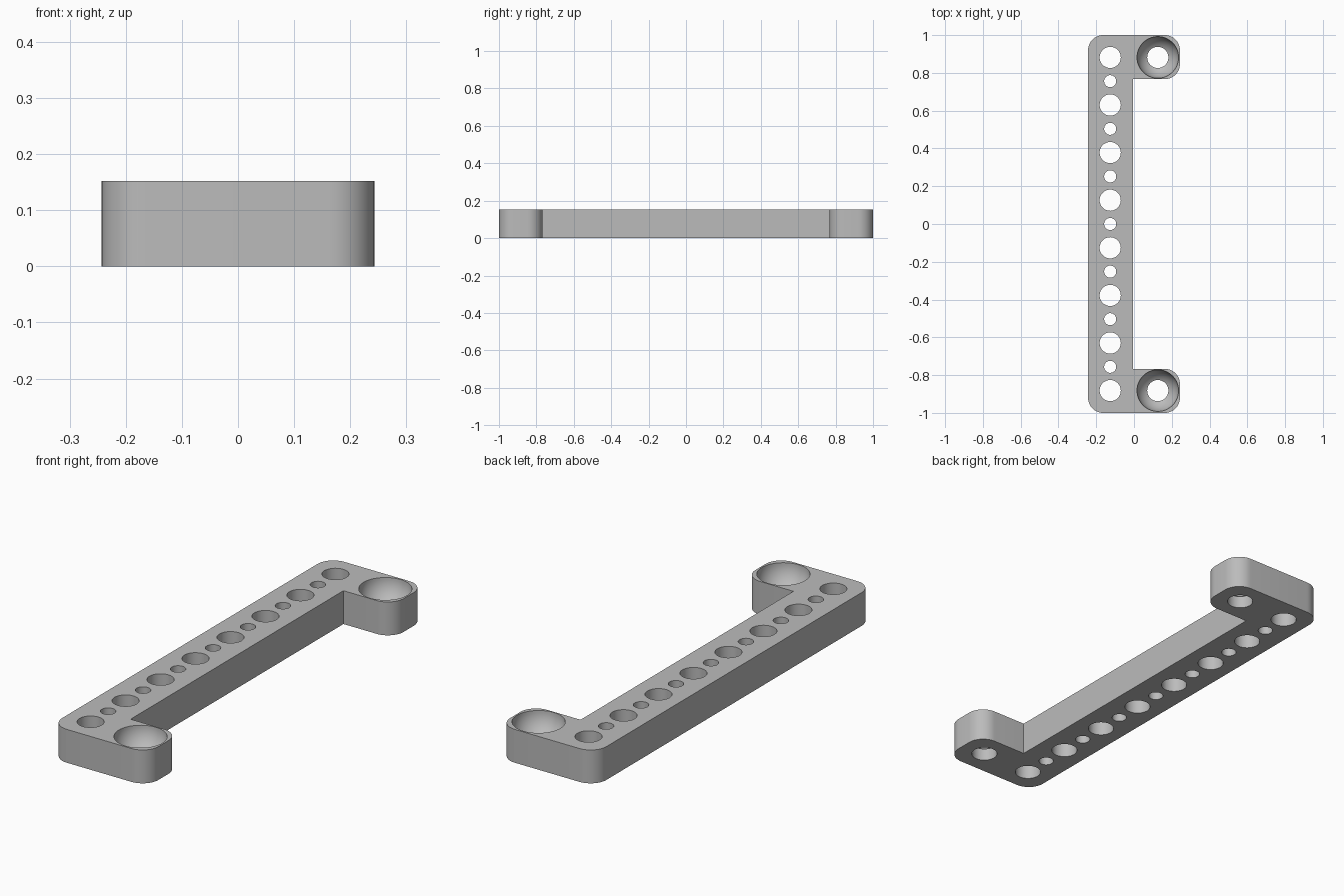
import bpy, bmesh, math
from mathutils import Matrix

if "Cube" in bpy.data.objects:
    bpy.data.objects.remove(bpy.data.objects["Cube"])

HEIGHT, HALF_W, HALF_L = 0.152, 0.243, 1.0
INNER_X, INNER_Y, CORNER = -0.005, 0.767, 0.08
HOLE_X, PITCH = 0.126, 0.252
BIG_R, SMALL_R, BOWL_R = 0.056, 0.032, 0.11

grey = bpy.data.materials.new("plain grey")
grey.use_nodes = True
colour = (0.5, 0.5, 0.5, 1)
grey.diffuse_color = colour
grey.node_tree.nodes["Principled BSDF"].inputs["Base Color"].default_value = colour


def make_object(name, bm):
    bmesh.ops.recalc_face_normals(bm, faces=bm.faces)
    mesh = bpy.data.meshes.new(name)
    bm.to_mesh(mesh)
    bm.free()
    mesh.materials.append(grey)
    obj = bpy.data.objects.new(name, mesh)
    bpy.context.collection.objects.link(obj)
    return obj


def arc(cx, cy, start, steps=12):
    """Quarter circle, counter-clockwise from the start angle in degrees."""
    angles = [math.radians(start + 90 * i / steps) for i in range(steps + 1)]
    return [(cx + CORNER * math.cos(a), cy + CORNER * math.sin(a)) for a in angles]


# Bracket body: C-shaped outline with rounded outer corners
x, y = HALF_W - CORNER, HALF_L - CORNER
outline = (arc(-x, -y, 180) + arc(x, -y, 270) + arc(x, -INNER_Y - CORNER, 0)
           + [(INNER_X, -INNER_Y), (INNER_X, INNER_Y)]
           + arc(x, INNER_Y + CORNER, 270) + arc(x, y, 0) + arc(-x, y, 90))
bm = bmesh.new()
base = bm.faces.new([bm.verts.new((px, py, 0)) for px, py in outline])
top = bmesh.ops.extrude_face_region(bm, geom=[base], use_keep_orig=True)["geom"]
bmesh.ops.translate(bm, vec=(0, 0, HEIGHT),
                    verts=[v for v in top if isinstance(v, bmesh.types.BMVert)])
body = make_object("bracket_body", bm)


def add_hole(bm, px, py, radius):
    bmesh.ops.create_cone(bm, cap_ends=True, segments=48, radius1=radius, radius2=radius,
                          depth=HEIGHT * 2,
                          matrix=Matrix.Translation((px, py, HEIGHT / 2)))


# Through holes: alternating large and small along the bar, one in each arm
holes = bmesh.new()
for i in range(15):
    add_hole(holes, -HOLE_X, (i - 7) * PITCH / 2, SMALL_R if i % 2 else BIG_R)
for side in (-1, 1):
    add_hole(holes, HOLE_X, side * PITCH * 3.5, BIG_R)

# Round seats sunk into the arm tops
seats = bmesh.new()
for side in (-1, 1):
    bmesh.ops.create_uvsphere(seats, u_segments=64, v_segments=32, radius=BOWL_R,
                              matrix=Matrix.Translation((HOLE_X, side * PITCH * 3.5, HEIGHT)))

# Cut the body, then drop the cutters
for name, cutter_mesh in (("seat_cutter", seats), ("hole_cutter", holes)):
    cutter = make_object(name, cutter_mesh)
    cutter.hide_render = True
    bpy.context.view_layer.objects.active = body
    cut = body.modifiers.new(name, "BOOLEAN")
    cut.operation, cut.solver, cut.object = "DIFFERENCE", "EXACT", cutter
    bpy.ops.object.modifier_apply(modifier=cut.name)
    bpy.data.objects.remove(cutter)

bpy.ops.object.select_all(action="DESELECT")
body.select_set(True)
bpy.context.view_layer.objects.active = body
bpy.ops.object.shade_smooth_by_angle(angle=math.radians(30))
